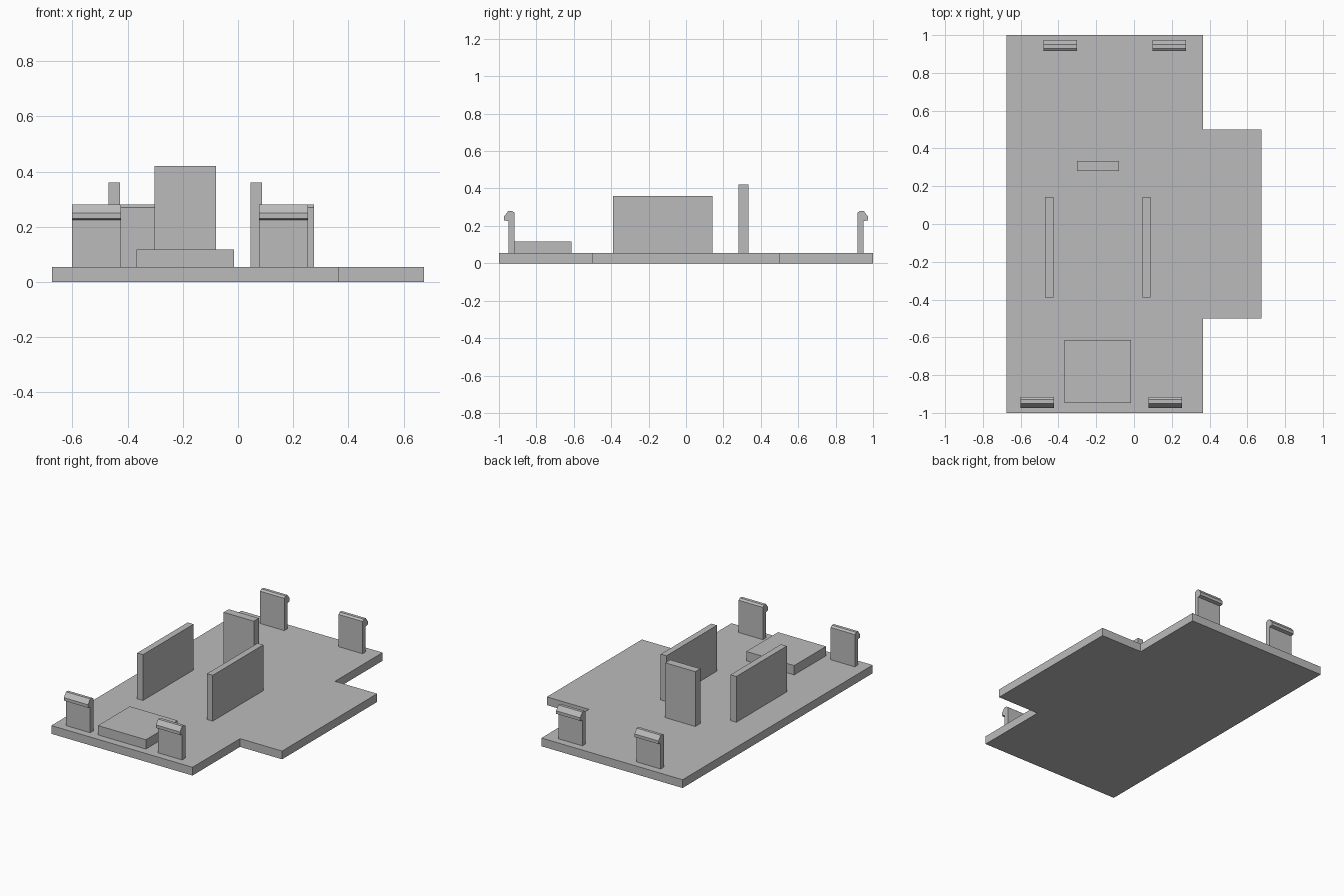
import bpy
import bmesh
from mathutils import Vector

cube = bpy.data.objects.get("Cube")
if cube:
    bpy.data.objects.remove(cube, do_unlink=True)

# Single grey plastic
grey = bpy.data.materials.new("grey_plastic")
grey.use_nodes = True
colour = (0.5, 0.5, 0.5, 1)
grey.diffuse_color = colour
grey.node_tree.nodes["Principled BSDF"].inputs["Base Color"].default_value = colour

BASE = 0.055


def extrude(name, points, direction):
    """Sweep a flat outline along a direction into a closed solid."""
    bm = bmesh.new()
    face = bm.faces.new([bm.verts.new(p) for p in points])
    swept = bmesh.ops.extrude_face_region(bm, geom=[face], use_keep_orig=True)
    verts = [v for v in swept["geom"] if isinstance(v, bmesh.types.BMVert)]
    bmesh.ops.translate(bm, vec=Vector(direction), verts=verts)
    bmesh.ops.recalc_face_normals(bm, faces=bm.faces)
    mesh = bpy.data.meshes.new(name)
    bm.to_mesh(mesh)
    bm.free()
    mesh.materials.append(grey)
    obj = bpy.data.objects.new(name, mesh)
    bpy.context.collection.objects.link(obj)
    return obj


def box(name, x0, x1, y0, y1, top):
    outline = [(x0, y0, BASE), (x1, y0, BASE), (x1, y1, BASE), (x0, y1, BASE)]
    return extrude(name, outline, (0, 0, top - BASE))


def clip(name, x0, side):
    """Upright tongue with a chamfered hook facing outward along y."""
    profile = [(0.917, BASE), (0.95, BASE), (0.95, 0.225), (0.973, 0.23),
               (0.973, 0.25), (0.95, 0.28), (0.93, 0.28), (0.917, 0.27)]
    return extrude(name, [(x0, side * y, z) for y, z in profile], (0.178, 0, 0))


# Base plate with a side tab
plate = [(-0.675, -1), (0.365, -1), (0.365, -0.5), (0.675, -0.5),
         (0.675, 0.5), (0.365, 0.5), (0.365, 1), (-0.675, 1)]
extrude("base_plate", [(x, y, 0) for x, y in plate], (0, 0, BASE))

# Upright walls, stop post and raised pad
box("right_wall", -0.47, -0.427, -0.39, 0.142, 0.36)
box("left_wall", 0.045, 0.087, -0.39, 0.142, 0.36)
box("stop_post", -0.302, -0.08, 0.28, 0.333, 0.42)
box("raised_pad", -0.368, -0.015, -0.948, -0.613, 0.117)

# Snap clips at both ends
clip("front_right_clip", -0.602, -1)
clip("front_left_clip", 0.076, -1)
clip("back_right_clip", -0.479, 1)
clip("back_left_clip", 0.098, 1)
